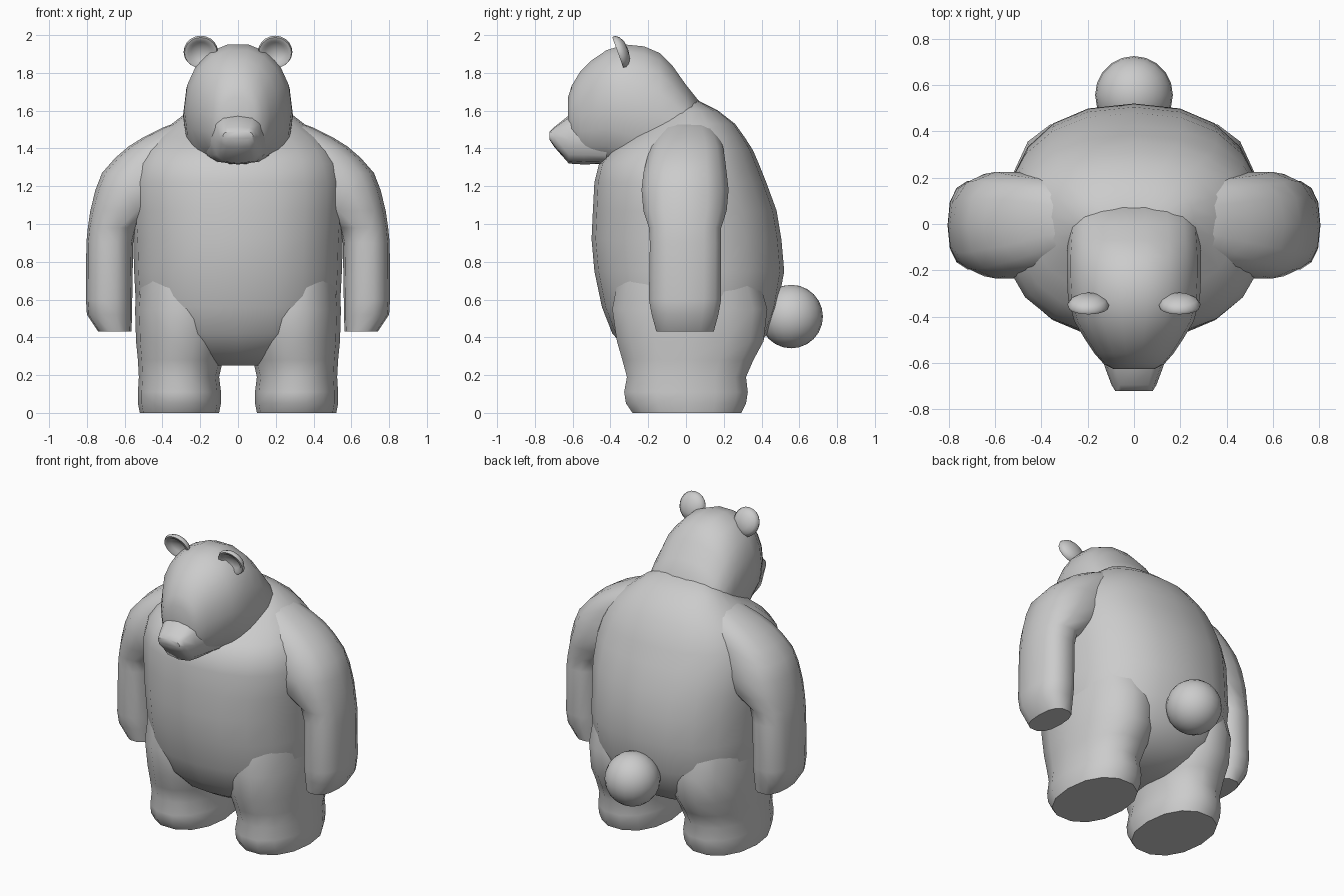
import bpy, bmesh, math
from mathutils import Matrix


def finish(name, bm, mirror=False, angle=50):
    bmesh.ops.recalc_face_normals(bm, faces=bm.faces[:])
    me = bpy.data.meshes.new(name)
    bm.to_mesh(me)
    bm.free()
    ob = bpy.data.objects.new(name, me)
    bpy.context.collection.objects.link(ob)
    bpy.ops.object.select_all(action='DESELECT')
    ob.select_set(True)
    bpy.context.view_layer.objects.active = ob
    bpy.ops.object.shade_smooth_by_angle(angle=math.radians(angle))
    if mirror:
        ob.modifiers.new("mirror", 'MIRROR')
    return ob


def power(v, e):
    return math.copysign(abs(v) ** (2 / e), v)


def loft(name, rings, sides=16, e=2.3, along='z', mirror=False, angle=50):
    """rings: (position, x0, x1, b0, b1); b is y when along z, z when along y."""
    bm = bmesh.new()
    loops = []
    for p, x0, x1, b0, b1 in rings:
        loop = []
        for i in range(sides):
            a = 2 * math.pi * i / sides
            x = (x0 + x1) / 2 + (x1 - x0) / 2 * power(math.cos(a), e)
            b = (b0 + b1) / 2 + (b1 - b0) / 2 * power(math.sin(a), e)
            loop.append(bm.verts.new((x, b, p) if along == 'z' else (x, p, b)))
        loops.append(loop)
    for lo, hi in zip(loops, loops[1:]):
        for i in range(sides):
            j = (i + 1) % sides
            bm.faces.new((lo[i], lo[j], hi[j], hi[i]))
    bm.faces.new(loops[0])
    bm.faces.new(loops[-1])
    return finish(name, bm, mirror, angle)


def sym(rows):
    return [(p, -r, r, b0, b1) for p, r, b0, b1 in rows]


# Torso
loft("torso", sym([
    (0.25, 0.16, -0.18, 0.20), (0.32, 0.36, -0.30, 0.34),
    (0.42, 0.49, -0.39, 0.435), (0.56, 0.54, -0.445, 0.485),
    (0.75, 0.55, -0.485, 0.52), (0.92, 0.555, -0.50, 0.505),
    (1.07, 0.565, -0.493, 0.48), (1.22, 0.565, -0.485, 0.425),
    (1.32, 0.54, -0.46, 0.385), (1.39, 0.50, -0.40, 0.355),
    (1.46, 0.44, -0.31, 0.31), (1.53, 0.35, -0.20, 0.26),
    (1.60, 0.26, -0.12, 0.17), (1.65, 0.15, -0.05, 0.07)]), sides=20)

# Legs
loft("leg", [
    (0.00, 0.10, 0.52, -0.29, 0.30), (0.05, 0.09, 0.53, -0.325, 0.325),
    (0.11, 0.09, 0.53, -0.335, 0.335), (0.19, 0.10, 0.525, -0.32, 0.325),
    (0.28, 0.08, 0.53, -0.345, 0.365), (0.38, 0.05, 0.54, -0.375, 0.42),
    (0.55, 0.05, 0.545, -0.40, 0.44), (0.75, 0.08, 0.53, -0.36, 0.38)],
    sides=14, e=2.2, mirror=True)

# Arms
loft("arm", [
    (0.43, 0.565, 0.74, -0.16, 0.15), (0.52, 0.56, 0.80, -0.185, 0.175),
    (0.60, 0.56, 0.805, -0.20, 0.19), (0.90, 0.555, 0.803, -0.195, 0.19),
    (0.98, 0.535, 0.795, -0.20, 0.19), (1.07, 0.40, 0.782, -0.23, 0.22),
    (1.18, 0.30, 0.755, -0.24, 0.23), (1.27, 0.25, 0.72, -0.23, 0.22),
    (1.35, 0.20, 0.65, -0.21, 0.21), (1.41, 0.15, 0.58, -0.19, 0.20),
    (1.46, 0.10, 0.50, -0.16, 0.18), (1.51, 0.05, 0.40, -0.12, 0.15),
    (1.55, 0.02, 0.29, -0.08, 0.12)],
    sides=14, e=2.5, mirror=True)

# Head and neck
loft("head", sym([
    (-0.625, 0.09, 1.50, 1.67), (-0.605, 0.13, 1.40, 1.735),
    (-0.56, 0.17, 1.34, 1.81), (-0.50, 0.21, 1.32, 1.87),
    (-0.42, 0.258, 1.31, 1.925), (-0.32, 0.285, 1.26, 1.955),
    (-0.22, 0.29, 1.22, 1.945), (-0.14, 0.29, 1.22, 1.91),
    (-0.07, 0.285, 1.22, 1.84), (0.0, 0.28, 1.22, 1.74),
    (0.08, 0.26, 1.22, 1.64)]), sides=18, e=2.15, along='y')

# Snout
loft("snout", sym([
    (-0.42, 0.18, 1.32, 1.55), (-0.54, 0.15, 1.315, 1.59),
    (-0.62, 0.125, 1.32, 1.575), (-0.695, 0.097, 1.405, 1.515),
    (-0.722, 0.08, 1.445, 1.49)]), sides=12, e=3, along='y')

# Ears: lathed dish with a rounded back, top leaning forward
bm = bmesh.new()
profile = [(0.0, 0.035), (0.045, 0.03), (0.075, 0.014), (0.091, -0.008),
           (0.086, -0.022), (0.068, -0.02), (0.052, -0.002), (0.0, 0.008)]
pts = [bm.verts.new((r, d, 0)) for r, d in profile]
edges = [bm.edges.new(pair) for pair in zip(pts, pts[1:])]
bmesh.ops.spin(bm, geom=pts + edges, cent=(0, 0, 0), axis=(0, 1, 0),
               angle=2 * math.pi, steps=20)
bmesh.ops.remove_doubles(bm, verts=bm.verts[:], dist=0.0005)
place = (Matrix.Translation((0.197, -0.34, 1.914))
         @ Matrix.Rotation(math.radians(20), 4, 'X'))
bmesh.ops.transform(bm, matrix=place, verts=bm.verts[:])
finish("ear", bm, mirror=True, angle=60)

# Tail
bm = bmesh.new()
bmesh.ops.create_uvsphere(bm, u_segments=20, v_segments=12, radius=0.168,
                          matrix=Matrix.Translation((0, 0.557, 0.51)))
finish("tail", bm)
